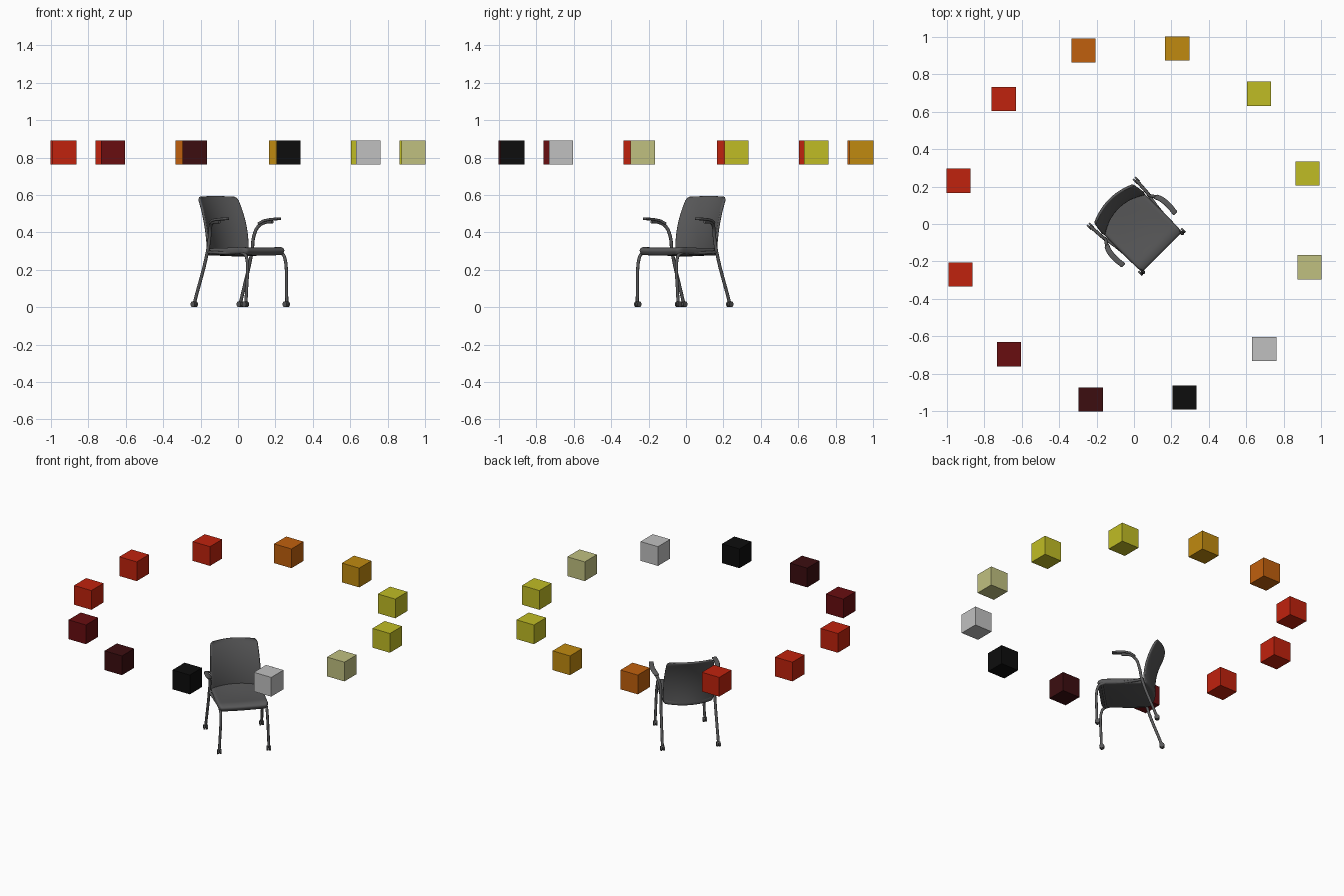
import bpy, bmesh, math
from mathutils import Vector

old = bpy.data.objects.get("Cube")
if old:
    bpy.data.objects.remove(old, do_unlink=True)


def material(name, r, g, b):
    m = bpy.data.materials.new(name)
    m.use_nodes = True
    m.diffuse_color = (r, g, b, 1)
    m.node_tree.nodes["Principled BSDF"].inputs["Base Color"].default_value = (r, g, b, 1)
    return m


charcoal = material("charcoal", .098, .098, .1)
red = material("red", .527, .016, .004)
yellow = material("yellow", .527, .503, .018)
ring_colours = [
    yellow, yellow,
    material("amber", .527, .254, .005),
    material("orange", .527, .117, .004),
    red, red, red,
    material("dark red", .138, .004, .005),
    material("maroon", .045, .004, .005),
    material("black", .004, .004, .004),
    material("silver grey", .527, .527, .527),
    material("pale olive", .527, .527, .216),
]

TURN = math.radians(45)   # the chair faces a corner


def add(name, data, mat, turn=TURN):
    ob = bpy.data.objects.new(name, data)
    bpy.context.collection.objects.link(ob)
    data.materials.append(mat)
    ob.rotation_euler.z = turn
    return ob


def smooth(ob, angle=40):
    bpy.ops.object.select_all(action='DESELECT')
    ob.select_set(True)
    bpy.context.view_layer.objects.active = ob
    bpy.ops.object.shade_smooth_by_angle(angle=math.radians(angle))


def sheet(name, fn, nu, nv, thick, bevel):
    """Solid panel from a surface fn(u, v), u in -1..1 and v in 0..1."""
    bm = bmesh.new()
    rows = [[bm.verts.new(fn(2 * i / nu - 1, j / nv)) for i in range(nu + 1)]
            for j in range(nv + 1)]
    for a, b in zip(rows, rows[1:]):
        for i in range(nu):
            bm.faces.new((a[i], a[i + 1], b[i + 1], b[i]))
    me = bpy.data.meshes.new(name)
    bm.to_mesh(me)
    bm.free()
    ob = add(name, me, charcoal)
    mod = ob.modifiers.new("thickness", 'SOLIDIFY')
    mod.thickness, mod.offset = thick, -1
    mod = ob.modifiers.new("soft edge", 'BEVEL')
    mod.width, mod.segments, mod.angle_limit = bevel, 3, math.radians(50)
    smooth(ob, 50)
    return ob


def tube(name, points, radius):
    cu = bpy.data.curves.new(name, 'CURVE')
    cu.dimensions = '3D'
    cu.bevel_depth, cu.bevel_resolution = radius, 3
    cu.resolution_u, cu.use_fill_caps = 6, True
    sp = cu.splines.new('BEZIER')
    sp.bezier_points.add(len(points) - 1)
    for bp, p in zip(sp.bezier_points, points):
        bp.co = p
        bp.handle_left_type = bp.handle_right_type = 'AUTO'
    return add(name, cu, charcoal)


def sample(points, t):
    t *= len(points) - 1
    i = min(int(t), len(points) - 2)
    return Vector(points[i]).lerp(Vector(points[i + 1]), t - i)


# Ring of floating cubes
for k, mat in enumerate(ring_colours):
    bm = bmesh.new()
    bmesh.ops.create_cube(bm, size=.13)
    me = bpy.data.meshes.new("ring_cube")
    bm.to_mesh(me)
    bm.free()
    a = math.radians(16.2 + 30 * k)
    ob = add(f"ring_cube_{k + 1}", me, mat, 0)
    ob.location = (.966 * math.cos(a), .966 * math.sin(a), .827)


# Seat: gently dished, rolled front, rear edge bowed to meet the backrest
def seat_surface(u, v):
    rear = .085 + .045 * (1 - u * u)
    y = -.217 + v * (rear + .217)
    roll = .018 * max(0, 1 - v / .15) ** 2
    dish = .01 * (1 - u * u) * math.sin(math.pi * v)
    return (u * (.153 - .01 * max(0, 1 - v / .08)), y, .324 - .01 * v - roll - dish)


sheet("seat", seat_surface, 14, 20, .037, .012)


# Backrest: curved across, sweeping backwards towards the top
def back_surface(u, v):
    z = .288 + .302 * v
    half = .15 + .005 * math.sin(math.pi * v) - .006 * v
    corner = max(0, (v - .92) / .08)
    half -= .016 * (1 - math.sqrt(max(0, 1 - corner ** 2)))
    y = .068 + .08 * v ** 2.1 + (.05 - .02 * v) * (1 - u * u)
    return (u * half, y, z + .006 * (1 - u * u) * v)


sheet("backrest", back_surface, 18, 30, .014, .005)

for side, s in (("left", 1), ("right", -1)):
    # Rear leg rises into the arm support
    tube(f"{side}_rear_leg_and_arm",
         [(s * .174, .153, .03), (s * .168, .062, .3), (s * .167, .047, .38),
          (s * .18, .028, .43), (s * .196, -.005, .452), (s * .2, -.06, .456)], .009)
    # Front leg turns back into the seat rail
    tube(f"{side}_front_leg_and_rail",
         [(s * .154, -.215, .03), (s * .144, -.209, .265), (s * .144, -.19, .285),
          (s * .15, -.05, .289), (s * .166, .064, .294)], .0085)

    # Arm pad
    path = [(s * .184, .02, .44), (s * .197, -.01, .456), (s * .202, -.04, .461),
            (s * .201, -.08, .464), (s * .196, -.118, .466)]
    sheet(f"{side}_arm_pad",
          lambda u, v, p=path: sample(p, v) + Vector((u * .015, 0, 0)), 2, 12, .014, .005)

    # Twin-wheel casters
    for end, x, y in (("front", .154, -.215), ("rear", .174, .153)):
        bm = bmesh.new()
        for off in (-.0075, .0075):
            ring = bmesh.ops.create_cone(bm, cap_ends=True, segments=20, radius1=.0155,
                                         radius2=.0155, depth=.01)["verts"]
            for vert in ring:
                c = vert.co.copy()
                vert.co = (c.z + off + s * x, c.x + y + .004, c.y + .0155)
        bmesh.ops.recalc_face_normals(bm, faces=bm.faces)
        me = bpy.data.meshes.new("caster")
        bm.to_mesh(me)
        bm.free()
        smooth(add(f"{side}_{end}_caster", me, charcoal))

# Cross rails below the seat
for name, y in (("front_rail", -.185), ("rear_rail", .062)):
    tube(name, [(-.146, y, .286), (0, y, .284), (.146, y, .286)], .008)
